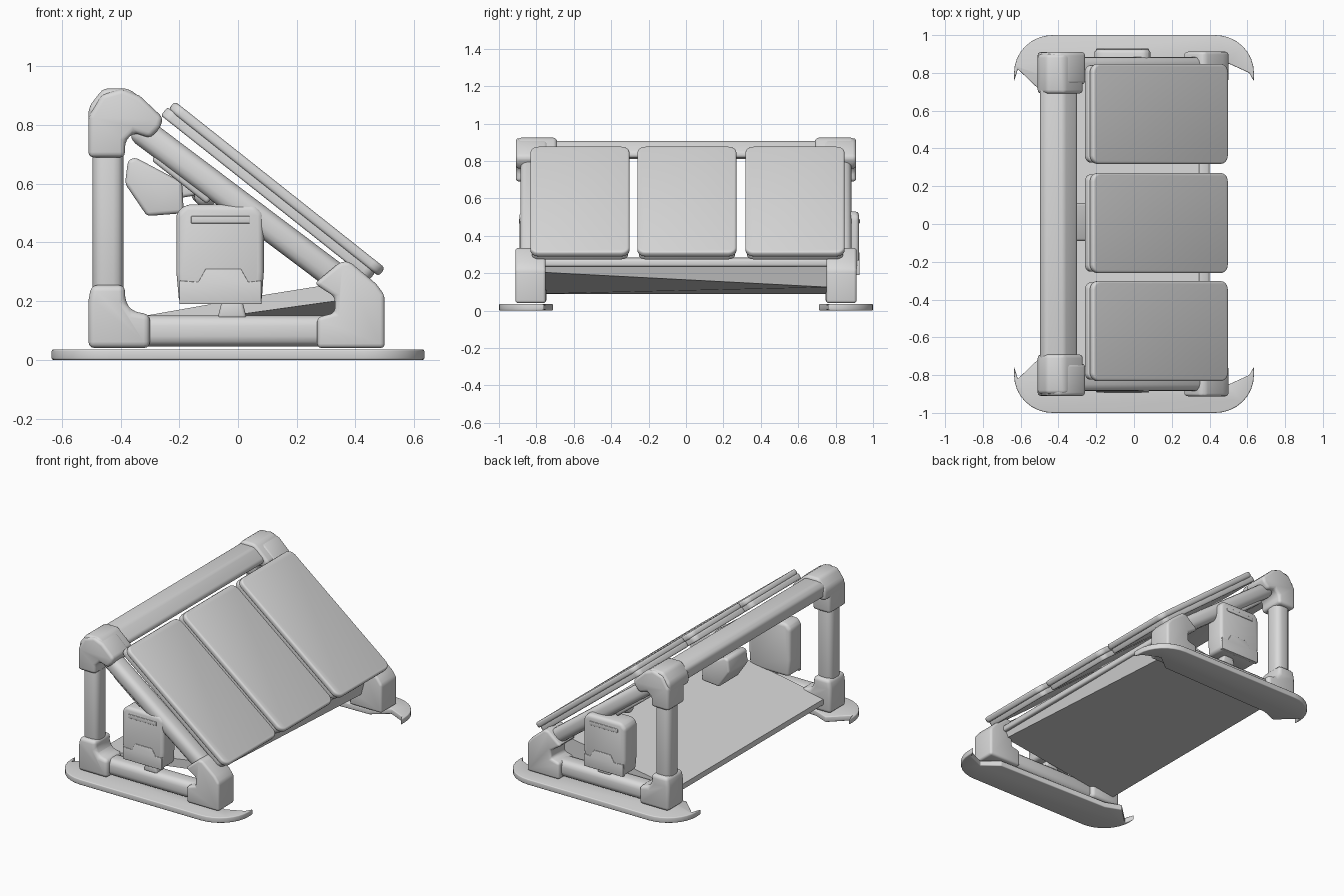
import bpy, bmesh, math
from mathutils import Matrix, Vector

if "Cube" in bpy.data.objects:
    bpy.data.objects.remove(bpy.data.objects["Cube"])

grey = bpy.data.materials.new("light grey")
grey.diffuse_color = (0.7, 0.7, 0.7, 1)
grey.use_nodes = True
grey.node_tree.nodes["Principled BSDF"].inputs["Base Color"].default_value = grey.diffuse_color
TILT = math.radians(38.4)


def finish(name, bm, bevel):
    """Bevel the sharp edges, smooth the faces and link the object."""
    bmesh.ops.recalc_face_normals(bm, faces=bm.faces[:])
    if bevel:
        sharp = [e for e in bm.edges if e.calc_face_angle(0) > math.radians(28)]
        bmesh.ops.bevel(bm, geom=sharp, offset=bevel, segments=3, profile=0.5,
                        affect='EDGES', clamp_overlap=True)
    me = bpy.data.meshes.new(name)
    bm.to_mesh(me)
    bm.free()
    me.materials.append(grey)
    me.shade_smooth()
    me.set_sharp_from_angle(angle=math.radians(35))
    ob = bpy.data.objects.new(name, me)
    bpy.context.collection.objects.link(ob)
    return ob


def prism(name, outline, a, b, bevel=0.02, axis='y', end=None):
    """Extrude an outline (x-z along y, or x-y along z), optionally to a different end outline."""
    bm = bmesh.new()
    place = (lambda p, t: (p[0], t, p[1])) if axis == 'y' else (lambda p, t: (p[0], p[1], t))
    lo = [bm.verts.new(place(p, a)) for p in outline]
    hi = [bm.verts.new(place(p, b)) for p in (end or outline)]
    bm.faces.new(lo)
    bm.faces.new(hi)
    n = len(outline)
    for i in range(n):
        j = (i + 1) % n
        bm.faces.new((lo[i], lo[j], hi[j], hi[i]))
    return finish(name, bm, bevel)


def beam(name, p, q, width, a, b, bevel=0.035):
    """Straight rail in the x-z plane from p to q."""
    p, q = Vector(p), Vector(q)
    d = (q - p).normalized() * (width / 2)
    n = Vector((-d.y, d.x))
    return prism(name, [p + n, q + n, q - n, p - n], a, b, bevel)


def panel(name, centre, size, corner, bevel):
    """Tilted plate with rounded corners."""
    bm = bmesh.new()
    bmesh.ops.create_cube(bm, size=1)
    bmesh.ops.scale(bm, vec=size, verts=bm.verts)
    ups = [e for e in bm.edges if abs(e.verts[0].co.z - e.verts[1].co.z) > 1e-4]
    bmesh.ops.bevel(bm, geom=ups, offset=corner, segments=5, profile=0.5, affect='EDGES')
    ob = finish(name, bm, bevel)
    ob.matrix_world = Matrix.Translation(centre) @ Matrix.Rotation(TILT, 4, 'Y')
    return ob


def ball(name, centre, r):
    bm = bmesh.new()
    bmesh.ops.create_uvsphere(bm, u_segments=20, v_segments=12, radius=r)
    finish(name, bm, 0).location = centre


# Outlines of the corner fittings, side view
TOP = [(-.51, .69), (-.51, .83), (-.465, .905), (-.395, .925), (-.335, .9), (-.255, .825),
       (-.265, .79), (-.30, .755), (-.355, .775), (-.385, .745), (-.385, .69)]
REAR = [(-.51, .04), (-.30, .04), (-.30, .155), (-.36, .165), (-.385, .2), (-.385, .255),
        (-.5, .255), (-.51, .2)]
FRONT = [(.27, .04), (.5, .04), (.5, .22), (.47, .26), (.38, .335), (.35, .335),
         (.26, .26), (.33, .215), (.33, .16), (.27, .145)]
LIP = [(-.2, .19), (.08, .19), (.08, .27), (.035, .265), (.01, .31), (-.11, .31),
       (-.135, .265), (-.2, .27)]
BAR = [(-.497, .81), (-.497, .88), (-.465, .907), (-.37, .907), (-.30, .845), (-.305, .815)]
SLEEVE = [(-.51, .79), (-.51, .86), (-.46, .925), (-.37, .925), (-.265, .83), (-.29, .79)]

for s, side in ((-1, "front"), (1, "back")):
    # Side triangle: post, bottom rail, sloping rail
    beam(side + "_post", (-.443, .15), (-.443, .8), .105, s * .77, s * .885)
    beam(side + "_bottom_rail", (-.4, .098), (.4, .098), .105, s * .77, s * .885)
    beam(side + "_sloping_rail", (-.35, .797), (.39, .24), .095, s * .77, s * .885)
    # Corner fittings
    prism(side + "_top_fitting", TOP, s * .74, s * .91, .028)
    prism(side + "_rear_fitting", REAR, s * .745, s * .91, .028)
    prism(side + "_front_fitting", FRONT, s * .75, s * .912, .028)
    prism(side + "_bar_sleeve", SLEEVE, s * .69, s * .9, .02)
    # Foot plate with rounded outer corners and pointed inner corners
    arc = [(.43 + .205 * math.sin(t), .8 + .2 * math.cos(t))
           for t in (math.pi / 2 * i / 8 for i in range(9))]
    outer = [(-x, y) for x, y in reversed(arc)] + arc
    inner = [(.635, .755), (.61, .80), (.5, .85), (.4, .77), (-.4, .75), (-.5, .71),
             (-.615, .82), (-.635, .755)]
    prism(side + "_foot_plate", [(x, s * y) for x, y in outer + inner], 0, .036, .006, 'z')
    # Box hung in the triangle, with raised lip, ridge, neck and ball mount
    near, far = (.76, .89) if s < 0 else (.79, .925)
    prism(side + "_box", [(-.2, .19), (.08, .19), (.088, .3), (.088, .5), (.06, .53),
                          (-.18, .53), (-.21, .5), (-.21, .3)], s * near, s * far, .032)
    prism(side + "_box_lip", LIP, s * (far - .02), s * (far + .003), .003)
    prism(side + "_box_ridge", [(-.16, .465), (.04, .465), (.04, .49), (-.16, .49)],
          s * (far - .02), s * (far + .004), .003)
    prism(side + "_box_neck", [(-.07, .14), (.03, .14), (.015, .2), (-.055, .2)],
          s * .79, s * .87, .012)
    ball(side + "_box_mount", (-.11, s * .76, .56), .04)
    # Strap beneath the sloping rail
    beam(side + "_rail_strap", (-.28, .70), (-.09, .55), .05, s * .76, s * .86, .012)

# Top bar and front cross bar
prism("top_bar", BAR, -.85, .85, .015)
prism("front_cross_bar", [(.345, .235), (.4, .235), (.4, .275), (.345, .285)], -.8, .8, .012)

# Sloping, slightly twisted floor
prism("floor", [(-.46, .09), (.365, .205), (.395, .27), (.05, .215), (-.46, .125)], -.77, .77, 0,
      end=[(-.46, .09), (.355, .125), (.395, .27), (.05, .215), (-.46, .125)])

# Three tilted panels with slimmer backing plates
for i, y in enumerate((-.567, .005, .583)):
    panel(f"panel_{i + 1}", (.132, y, .583), (.915, .53, .036), .045, .012)
    panel(f"panel_backing_{i + 1}", (.103, y, .566), (.905, .515, .036), .035, .008)

# Centre box below the middle panel, with its mount
prism("centre_box", [(-.385, .6), (-.375, .68), (-.35, .69), (-.19, .605), (-.185, .5),
                     (-.31, .49)], -.09, .11, .018)
ball("centre_mount_ball", (-.12, 0, .57), .04)
beam("centre_mount_arm", (-.24, .57), (-.06, .6), .05, -.05, .05, .012)
